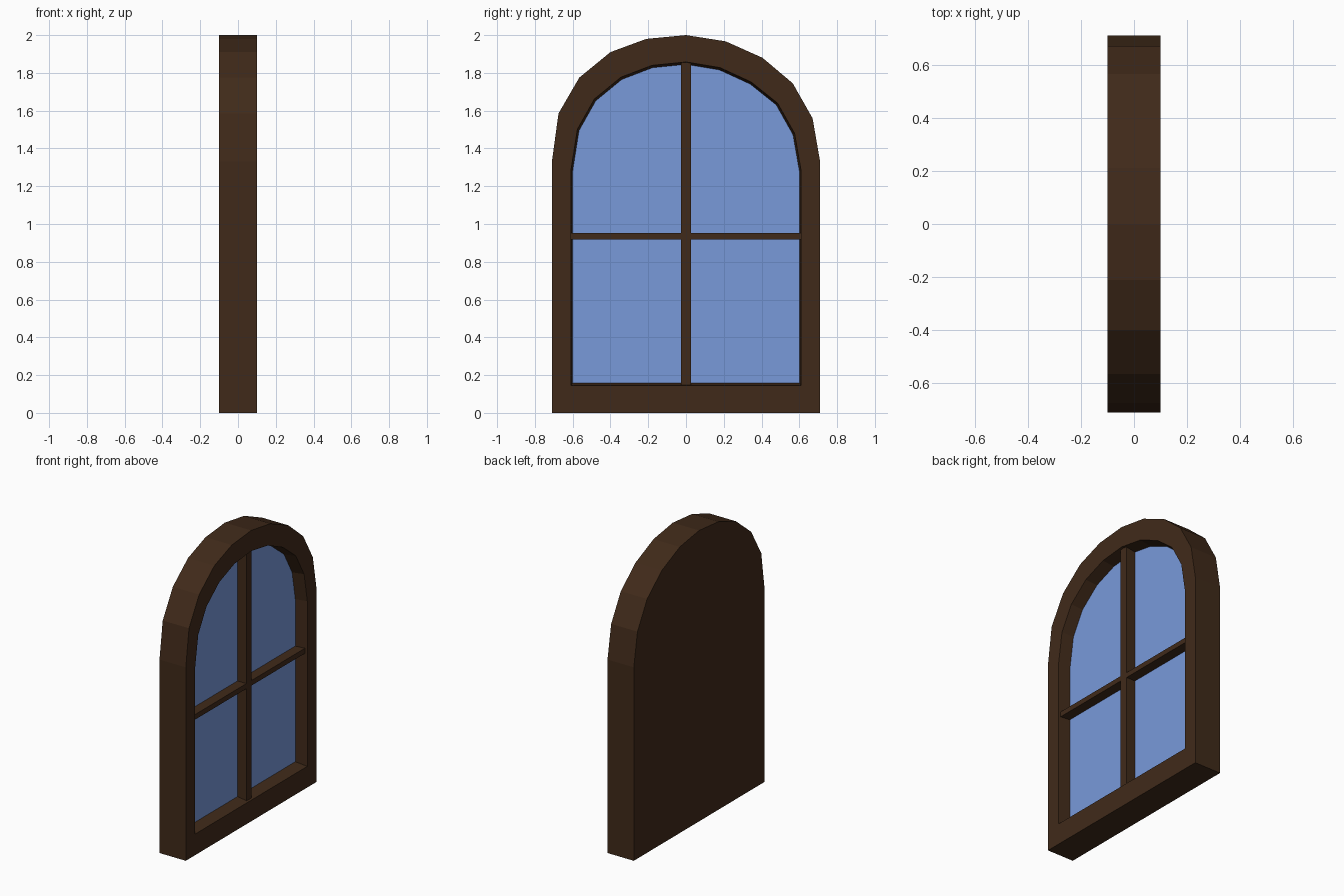
import bpy, bmesh

if "Cube" in bpy.data.objects:
    bpy.data.objects.remove(bpy.data.objects["Cube"])


def material(name, color):
    m = bpy.data.materials.new(name)
    m.diffuse_color = color
    m.use_nodes = True
    m.node_tree.nodes["Principled BSDF"].inputs["Base Color"].default_value = m.diffuse_color
    return m


WOOD = material("dark_wood", (0.051, 0.023, 0.010, 1))
GLASS = material("blue_glass", (0.19, 0.32, 0.70, 1))

BACK, FRONT, PANE = -0.1, 0.1, 0.015

# Arched outlines (y, z), counter-clockwise seen from +x
OUTER = [(-0.71, 0), (0.71, 0), (0.71, 1.33), (0.67, 1.56), (0.565, 1.745),
         (0.405, 1.88), (0.21, 1.967), (0, 2), (-0.21, 1.98), (-0.40, 1.91),
         (-0.565, 1.775), (-0.675, 1.585), (-0.71, 1.33)]
INNER = [(-0.61, 0.145), (0.61, 0.145), (0.61, 1.28), (0.575, 1.48), (0.485, 1.64),
         (0.345, 1.752), (0.18, 1.828), (0, 1.858), (-0.18, 1.84), (-0.345, 1.777),
         (-0.485, 1.662), (-0.575, 1.502), (-0.61, 1.28)]
# The recess narrows slightly towards the glass
FLOOR = [(y * 0.985, 1 + (z - 1) * 0.985) for y, z in INNER]


def finish(name, bm, mat):
    me = bpy.data.meshes.new(name)
    bm.to_mesh(me)
    bm.free()
    me.materials.append(mat)
    ob = bpy.data.objects.new(name, me)
    bpy.context.collection.objects.link(ob)
    return ob


def ring(bm, x, pts):
    return [bm.verts.new((x, y, z)) for y, z in pts]


def bridge(bm, a, b):
    n = len(a)
    for i in range(n):
        j = (i + 1) % n
        bm.faces.new((a[i], a[j], b[j], b[i]))


def bar(name, x, y, z):
    bm = bmesh.new()
    bmesh.ops.create_cube(bm, size=1)
    for v in bm.verts:
        v.co = [lo + (c + 0.5) * (hi - lo) for c, (lo, hi) in zip(v.co, (x, y, z))]
    finish(name, bm, WOOD)


# Frame: closed back, outer sides, front border and recess walls
bm = bmesh.new()
loops = [ring(bm, BACK, OUTER), ring(bm, FRONT, OUTER),
         ring(bm, FRONT, INNER), ring(bm, PANE, FLOOR)]
bm.faces.new(loops[0][::-1])
for a, b in zip(loops, loops[1:]):
    bridge(bm, a, b)
finish("window_frame", bm, WOOD)

# Glass pane at the bottom of the recess
bm = bmesh.new()
bm.faces.new(ring(bm, PANE, FLOOR))
finish("glass_pane", bm, GLASS)

# Glazing bars
bar("vertical_bar", (0.01, 0.085), (-0.027, 0.027), (0.14, 1.86))
bar("horizontal_bar", (0.01, 0.083), (-0.61, 0.61), (0.918, 0.953))
